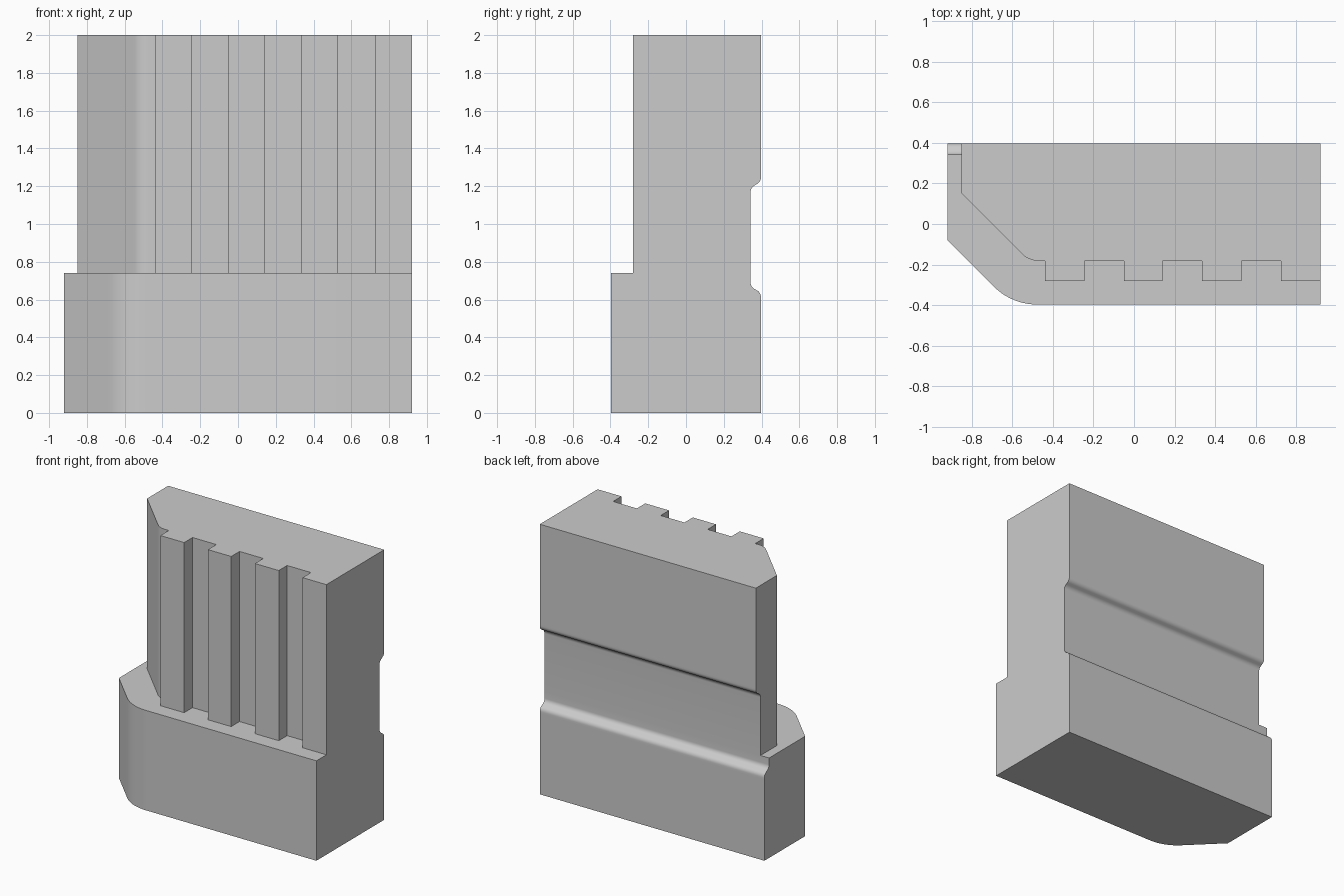
import bpy, bmesh, math
from mathutils import Vector

cube = bpy.data.objects.get("Cube")
if cube:
    bpy.data.objects.remove(cube, do_unlink=True)

grey = bpy.data.materials.new("plain grey")
grey.use_nodes = True
COLOUR = (0.6, 0.6, 0.6, 1)
grey.diffuse_color = COLOUR
grey.node_tree.nodes["Principled BSDF"].inputs["Base Color"].default_value = COLOUR

HALF_X, HALF_Y, STEP_Z, TOP_Z = 0.92, 0.397, 0.74, 2.0


def rounded(points, steps=10):
    """Turn (a, b, radius) corners into an outline with true tangent arcs."""
    out = []
    for i, (a, b, r) in enumerate(points):
        p = Vector((a, b))
        if not r:
            out.append(p)
            continue
        u = (Vector(points[i - 1][:2]) - p).normalized()
        v = (Vector(points[(i + 1) % len(points)][:2]) - p).normalized()
        half = u.angle(v) / 2
        start, end = p + u * r / math.tan(half), p + v * r / math.tan(half)
        centre = p + (u + v).normalized() * r / math.sin(half)
        s, e = start - centre, end - centre
        sweep = s.angle(e)
        for k in range(steps + 1):
            t = k / steps
            w = s * math.sin((1 - t) * sweep) + e * math.sin(t * sweep)
            out.append(centre + w / math.sin(sweep))
    return out


def prism(name, outline, place, direction):
    """Extrude a closed outline along a direction."""
    bm = bmesh.new()
    face = bm.faces.new([bm.verts.new(place(p)) for p in outline])
    ext = bmesh.ops.extrude_face_region(bm, geom=[face])
    moved = [g for g in ext["geom"] if isinstance(g, bmesh.types.BMVert)]
    bmesh.ops.translate(bm, verts=moved, vec=direction)
    bmesh.ops.recalc_face_normals(bm, faces=bm.faces)
    mesh = bpy.data.meshes.new(name)
    bm.to_mesh(mesh)
    bm.free()
    mesh.materials.append(grey)
    obj = bpy.data.objects.new(name, mesh)
    bpy.context.collection.objects.link(obj)
    return obj


def boolean(target, tool, operation):
    mod = target.modifiers.new(operation.lower(), "BOOLEAN")
    mod.operation, mod.object, mod.solver = operation, tool, "EXACT"
    bpy.context.view_layer.objects.active = target
    bpy.ops.object.modifier_apply(modifier=mod.name)
    bpy.data.objects.remove(tool, do_unlink=True)


# Wide foot with one chamfered, rounded corner
foot = [(HALF_X, HALF_Y, 0), (-HALF_X, HALF_Y, 0), (-HALF_X, -0.08, 0),
        (-0.603, -HALF_Y, 0.3), (HALF_X, -HALF_Y, 0)]
block = prism("jaw_block", rounded(foot), lambda p: (p.x, p.y, 0), (0, 0, STEP_Z))

# Upper jaw with four square ribs along its front
RECESS_Y, RIB_Y = -0.182, -0.28
jaw = [(HALF_X, HALF_Y, 0), (-0.85, HALF_Y, 0), (-0.85, 0.15, 0),
       (-0.518, RECESS_Y, 0.12)]
edges = [-0.44, -0.245, -0.05, 0.14, 0.335, 0.53, 0.725]
for i, x in enumerate(edges):
    ys = (RECESS_Y, RIB_Y) if i % 2 == 0 else (RIB_Y, RECESS_Y)
    jaw += [(x, y, 0) for y in ys]
jaw.append((HALF_X, RIB_Y, 0))
upper = prism("upper_jaw", rounded(jaw), lambda p: (p.x, p.y, STEP_Z),
              (0, 0, TOP_Z - STEP_Z))
boolean(block, upper, "UNION")

# Soft-edged groove across the back
GROOVE_Y, MID_Z = 0.342, 0.93
lower = [(0.5, 0.60, 0), (HALF_Y, 0.60, 0), (HALF_Y, 0.637, 0.04),
         (GROOVE_Y, 0.667, 0.04)]
groove = lower + [(y, 2 * MID_Z - z, r) for y, z, r in reversed(lower)]
cutter = prism("groove_cutter", rounded(groove, 6), lambda p: (-1.2, p.x, p.y),
               (2.4, 0, 0))
cutter.hide_render = True
boolean(block, cutter, "DIFFERENCE")

# Smooth the rounded corners, keep the rest crisp
bpy.ops.object.select_all(action="DESELECT")
block.select_set(True)
bpy.context.view_layer.objects.active = block
bpy.ops.object.shade_smooth_by_angle(angle=math.radians(25))
